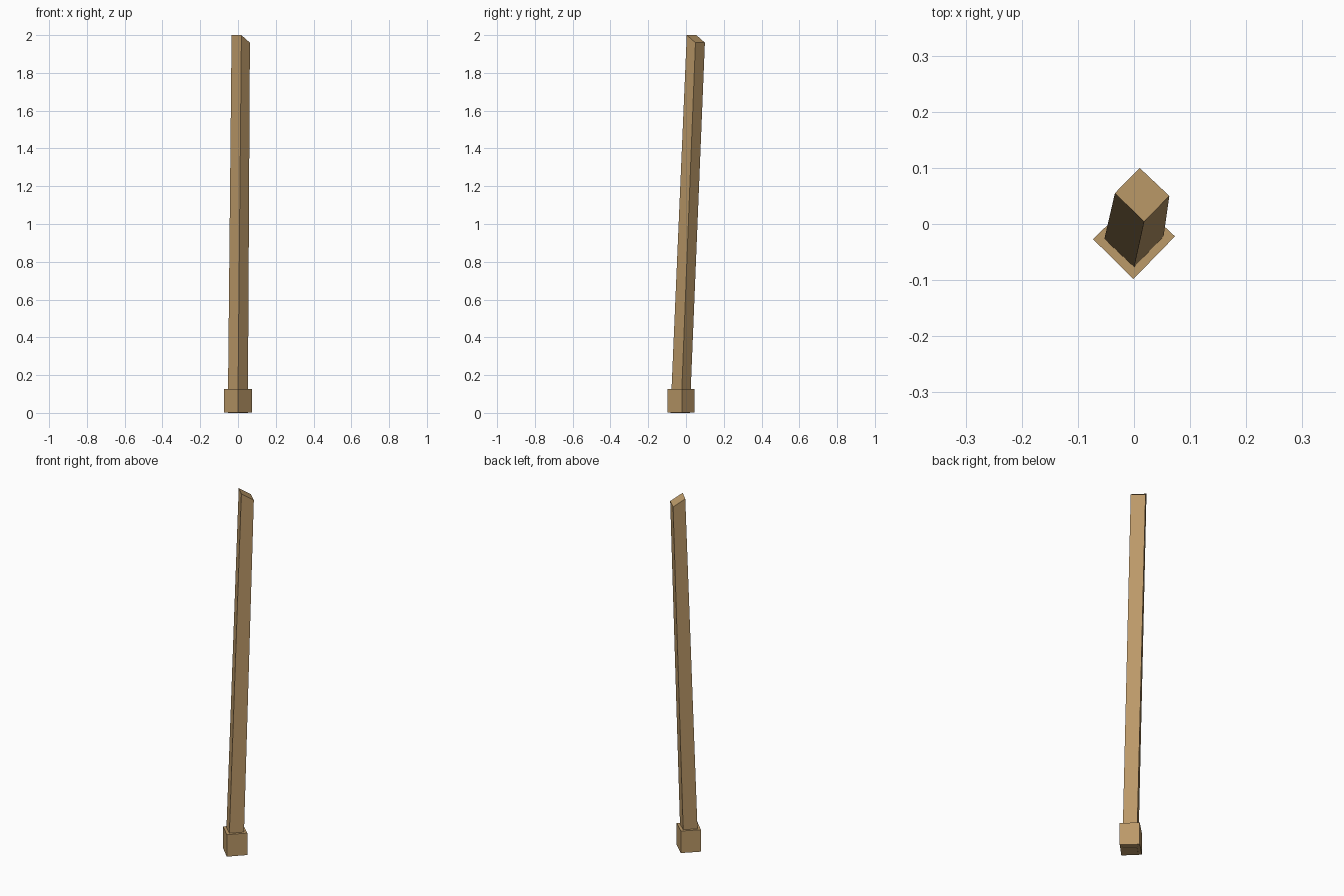
import bpy
import bmesh

if "Cube" in bpy.data.objects:
    bpy.data.objects.remove(bpy.data.objects["Cube"])

wood = bpy.data.materials.new("wood")
wood.diffuse_color = (0.50, 0.32, 0.14, 1)
wood.use_nodes = True
wood.node_tree.nodes["Principled BSDF"].inputs["Base Color"].default_value = wood.diffuse_color


def square_post(name, bottom, top):
    """Four-sided post between two rings of corners (left, front, right, back)."""
    bm = bmesh.new()
    low = [bm.verts.new(p) for p in bottom]
    high = [bm.verts.new(p) for p in top]
    bm.faces.new(low)
    bm.faces.new(high)
    for i in range(4):
        j = (i + 1) % 4
        bm.faces.new((low[i], low[j], high[j], high[i]))
    bmesh.ops.recalc_face_normals(bm, faces=bm.faces)
    mesh = bpy.data.meshes.new(name)
    bm.to_mesh(mesh)
    bm.free()
    mesh.materials.append(wood)
    obj = bpy.data.objects.new(name, mesh)
    bpy.context.collection.objects.link(obj)
    return obj


# Block at the foot, turned to a diamond
foot = [(-0.073, -0.027), (-0.001, -0.098), (0.073, -0.022), (0.001, 0.045)]
square_post("foot_block",
            [(x, y, 0.003) for x, y in foot],
            [(x, y, 0.126) for x, y in foot])

# Leaning shaft with a slanted cut at the top
square_post("leaning_shaft",
            [(-0.054, -0.032, 0), (-0.001, -0.082, 0), (0.052, -0.027, 0), (-0.001, 0.020, 0)],
            [(-0.034, 0.055, 2.0), (0.018, 0.004, 2.0), (0.063, 0.050, 1.96), (0.010, 0.100, 1.96)])
